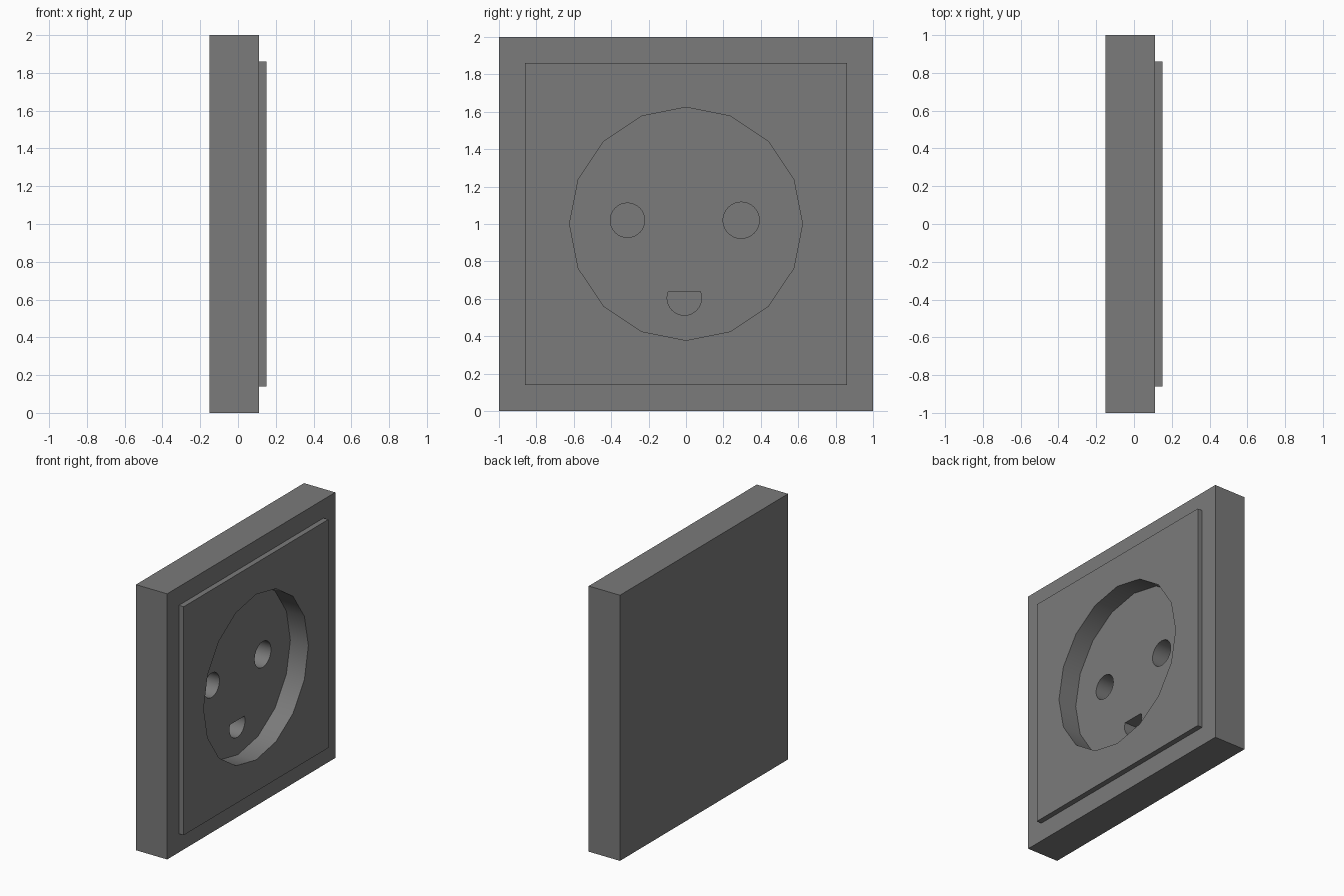
import bpy, bmesh
from math import sin, cos, tau, radians

if "Cube" in bpy.data.objects:
    bpy.data.objects.remove(bpy.data.objects["Cube"])


def prism(name, outline, x0, x1):
    """Extrude a (y, z) outline along x from x0 to x1."""
    bm = bmesh.new()
    face = bm.faces.new([bm.verts.new((x0, y, z)) for y, z in outline])
    ext = bmesh.ops.extrude_face_region(bm, geom=[face], use_keep_orig=True)
    verts = [v for v in ext["geom"] if isinstance(v, bmesh.types.BMVert)]
    bmesh.ops.translate(bm, verts=verts, vec=(x1 - x0, 0, 0))
    bmesh.ops.recalc_face_normals(bm, faces=bm.faces)
    mesh = bpy.data.meshes.new(name)
    bm.to_mesh(mesh)
    bm.free()
    mesh.materials.append(dark_grey)
    obj = bpy.data.objects.new(name, mesh)
    bpy.context.collection.objects.link(obj)
    return obj


def square(half):
    return [(-half, 1 - half), (half, 1 - half), (half, 1 + half), (-half, 1 + half)]


def circle(y, z, r, sides):
    return [(y + r * sin(tau * i / sides), z + r * cos(tau * i / sides)) for i in range(sides)]


def combine(target, tool, operation):
    """Apply a boolean and remove the tool object."""
    mod = target.modifiers.new(operation, 'BOOLEAN')
    mod.operation = operation
    mod.solver = 'EXACT'
    mod.object = tool
    bpy.context.view_layer.objects.active = target
    bpy.ops.object.modifier_apply(modifier=mod.name)
    bpy.data.objects.remove(tool, do_unlink=True)


dark_grey = bpy.data.materials.new("dark_grey")
dark_grey.diffuse_color = (0.197, 0.197, 0.197, 1)
dark_grey.use_nodes = True
dark_grey.node_tree.nodes["Principled BSDF"].inputs["Base Color"].default_value = dark_grey.diffuse_color

# Wall plate with raised inner panel
plate = prism("socket_plate", square(1.0), -0.15, 0.11)
combine(plate, prism("raised_panel", square(0.86), 0.05, 0.15), 'UNION')

# Sixteen-sided plug recess
combine(plate, prism("recess_cutter", circle(0, 1.001, 0.623, 16), 0.0, 0.3), 'DIFFERENCE')

# Two round pin holes
for y, r in ((-0.313, 0.092), (0.295, 0.097)):
    combine(plate, prism("pin_cutter", circle(y, 1.02, r, 32), -0.13, 0.1), 'DIFFERENCE')

# Earth hole: circle clipped flat along its top
clipped = [(y, min(z, 0.64)) for y, z in circle(-0.009, 0.604, 0.092, 32)
           if z < 0.65]
combine(plate, prism("earth_cutter", clipped, -0.13, 0.1), 'DIFFERENCE')

# Smooth the curved walls, keep the box edges sharp
bpy.ops.object.select_all(action='DESELECT')
plate.select_set(True)
bpy.context.view_layer.objects.active = plate
bpy.ops.object.shade_smooth_by_angle(angle=radians(30))
